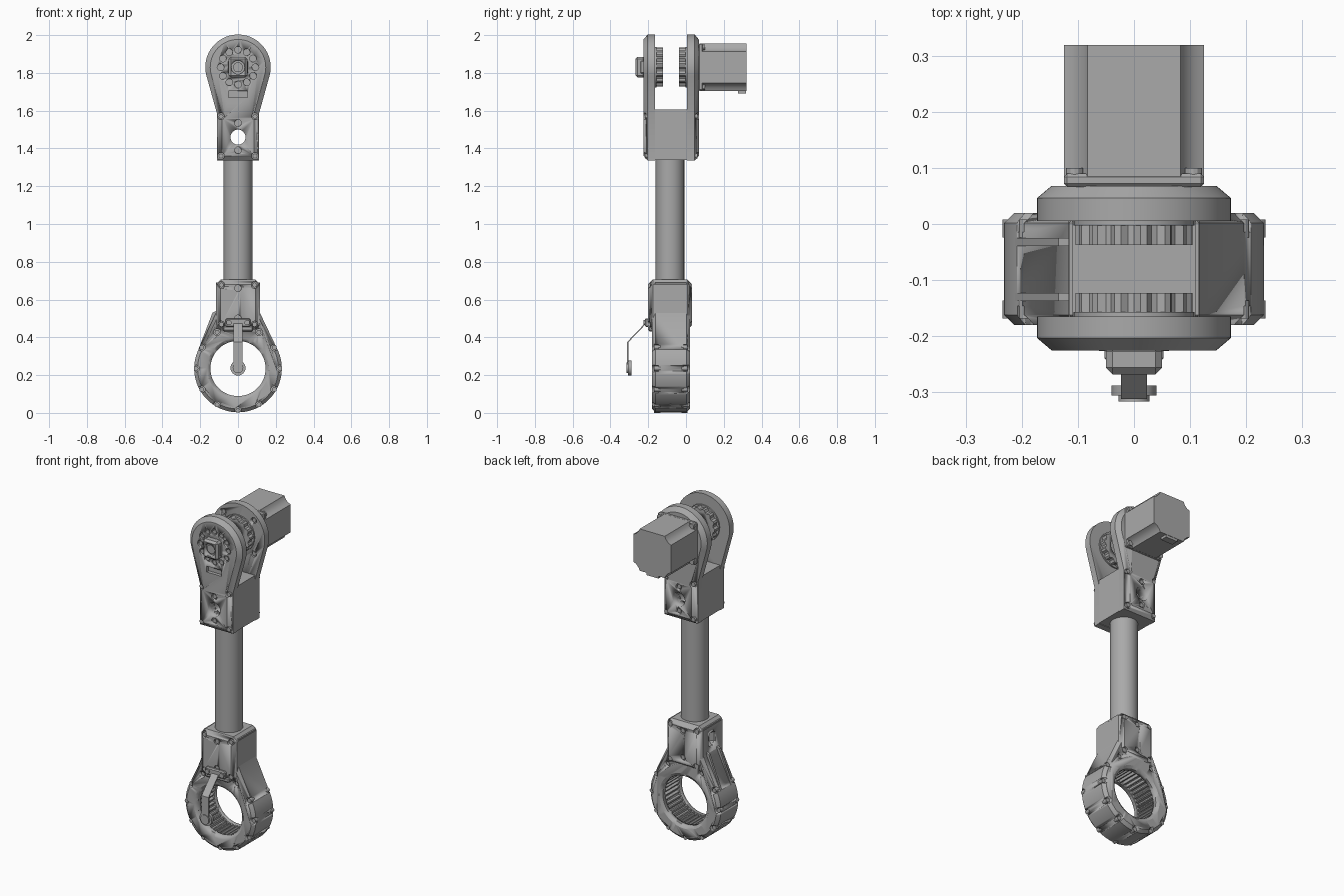
import bpy, bmesh
from math import sin, cos, pi, atan2, acos, hypot
from mathutils import Vector

cube = bpy.data.objects.get("Cube")
if cube:
    bpy.data.objects.remove(cube, do_unlink=True)

grey = bpy.data.materials.new("machined grey")
grey.use_nodes = True
grey.diffuse_color = (0.4, 0.4, 0.4, 1)
grey.node_tree.nodes["Principled BSDF"].inputs["Base Color"].default_value = (0.4, 0.4, 0.4, 1)

HIP, RING = 1.83, 0.235      # axle heights
MID = -0.08                  # middle of the leg in depth


# ---------- helpers ----------
def finish(name, bm):
    bmesh.ops.recalc_face_normals(bm, faces=bm.faces)
    mesh = bpy.data.meshes.new(name)
    bm.to_mesh(mesh)
    bm.free()
    mesh.materials.append(grey)
    ob = bpy.data.objects.new(name, mesh)
    bpy.context.collection.objects.link(ob)
    activate(ob)
    bpy.ops.object.shade_smooth_by_angle(angle=0.5)
    return ob


def activate(ob):
    bpy.ops.object.select_all(action='DESELECT')
    ob.select_set(True)
    bpy.context.view_layer.objects.active = ob


def add_loft(bm, sections):
    """Skin a run of (y, xz outline) sections and cap both ends."""
    rows = [[bm.verts.new((x, y, z)) for x, z in pts] for y, pts in sections]
    n = len(rows[0])
    for a, b in zip(rows, rows[1:]):
        for i in range(n):
            j = (i + 1) % n
            bm.faces.new((a[i], a[j], b[j], b[i]))
    bm.faces.new(rows[0])
    bm.faces.new(rows[-1])


def loft(name, *sections):
    bm = bmesh.new()
    add_loft(bm, sections)
    return finish(name, bm)


def circle(x, z, r, n=24):
    return [(x + r * cos(2 * pi * i / n), z + r * sin(2 * pi * i / n)) for i in range(n)]


def gear(z, r0, r1, teeth):
    pts = []
    for i in range(teeth * 4):
        r, a = (r0 if i % 4 < 2 else r1), 2 * pi * i / (teeth * 4)
        pts.append((r * cos(a), z + r * sin(a)))
    return pts


def cylinders(name, places, r, y0, y1, n=16):
    """Equal cylinders along y, all in one object."""
    bm = bmesh.new()
    for x, z in places:
        add_loft(bm, [(y, circle(x, z, r, n)) for y in (y0, y1)])
    return finish(name, bm)


def teardrop(zc, r, w, z0, z_end, c):
    """Round head with tangent sides running into a straight neck, inset by c."""
    s = 1 if z_end > zc else -1
    r, w, z_end = r - c, w - c, z_end - s * c
    d = abs(z0 - zc)
    a = atan2(d, w) - acos(r / hypot(w, d))
    pts = [(w, z_end), (w, z0)]
    n = 56
    for i in range(n + 1):
        t = a - (pi + 2 * a) * i / n
        pts.append((r * cos(t), zc + s * r * sin(t)))
    return pts + [(-w, z0), (-w, z_end)]


def box(name, lo, hi, bevel=0.0):
    bm = bmesh.new()
    bmesh.ops.create_cube(bm, size=1)
    lo, hi = Vector(lo), Vector(hi)
    for v in bm.verts:
        v.co = (lo + hi) / 2 + v.co * (hi - lo)
    if bevel:
        bmesh.ops.bevel(bm, geom=bm.edges[:], offset=bevel, segments=1, affect='EDGES')
    return finish(name, bm)


def cut(ob, *cutters):
    for c in cutters:
        activate(ob)
        m = ob.modifiers.new("cut", 'BOOLEAN')
        m.operation, m.solver, m.object = 'DIFFERENCE', 'EXACT', c
        bpy.ops.object.modifier_apply(modifier=m.name)
        bpy.data.objects.remove(c, do_unlink=True)


def around(z, r, n, start=0.0, skip=()):
    return [(r * cos(start + 2 * pi * i / n), z + r * sin(start + 2 * pi * i / n))
            for i in range(n) if i not in skip]


def screws(name, ob, places, r, y, side, depth):
    """Counterbores in a face at depth y, each holding a screw head."""
    cut(ob, cylinders("cutter", places, r, y + side * 0.02, y - side * depth))
    cylinders(name, places, r * 0.7, y - side * (depth + 0.01), y - side * depth * 0.35, 12)


# ---------- upper fork ----------
corners = [(x, z) for x in (-0.09, 0.09) for z in (1.36, 1.57)]
hub_bolts = around(HIP, 0.092, 12)
for name, y_in, y_out, side in (("front", -0.165, -0.225, -1), ("back", 0.005, 0.068, 1)):
    full = teardrop(HIP, 0.173, 0.11, 1.58, 1.335, 0)
    plate = loft(name + "_fork_plate", (y_in, full), (y_out - side * 0.022, full),
                 (y_out, teardrop(HIP, 0.173, 0.11, 1.58, 1.335, 0.026)))
    cut(plate, cylinders("cutter", [(0, 1.46)], 0.04, -0.3, 0.2, 32))
    screws(name + "_corner_screws", plate, corners, 0.018, y_out, side, 0.022)
    screws(name + "_neck_screws", plate, [(0, 1.39), (0, 1.535)], 0.018, y_out, side, 0.012)
    if side < 0:
        screws("hub_screws", plate, hub_bolts, 0.018, y_out, side, 0.01)
        cut(plate, box("cutter", (-0.05, -0.25, 1.67), (0.05, -0.205, 1.705)))
    else:
        screws("motor_mount_screws", plate, around(HIP, 0.142, 4, pi / 4), 0.018, y_in, -1, 0.012)
    # toothed hub on the inner face
    end = y_in - side * 0.042
    hub = loft(name + "_hub", (y_in, gear(HIP, 0.104, 0.094, 14)), (end, gear(HIP, 0.104, 0.094, 14)))
    cut(hub, cylinders("cutter", [(0, HIP)], 0.06, end - side * 0.02, end + side * 0.032, 32))
    cylinders(name + "_hub_flange", [(0, HIP)], 0.108, y_in, y_in - side * 0.008, 40)

block = box("fork_block", (-0.11, -0.2, 1.338), (0.11, 0.04, 1.605))
cut(block, cylinders("cutter", [(0, 1.46)], 0.04, -0.3, 0.2, 32))

# axle nut on the front plate
nut = box("axle_nut", (-0.05, -0.268, HIP - 0.055), (0.05, -0.215, HIP + 0.055), 0.012)
cut(nut, cylinders("cutter", [(0, HIP)], 0.036, -0.3, -0.245, 24))
cylinders("axle_end", [(0, HIP)], 0.026, -0.255, -0.22, 20)
box("nut_base", (-0.053, -0.245, HIP - 0.035), (0.053, -0.22, HIP + 0.035), 0.006)

# ---------- motor ----------
H = 0.125
quarter = [(H, 0.083), (0.108, 0.09), (0.09, 0.108), (0.083, H)]
body = []
for k in range(4):
    for x, z in quarter:
        for _ in range(k):
            x, z = -z, x
        body.append((x, HIP + z))
loft("motor_body", (0.085, body), (0.319, body))
flange = box("motor_flange", (-H, 0.066, HIP - H), (H, 0.09, HIP + H), 0.006)
cylinders("motor_screws", around(HIP, 0.15, 4, pi / 4), 0.015, 0.085, 0.1, 12)
box("motor_plug", (-0.04, 0.275, HIP - 0.14), (0.04, 0.317, HIP - 0.12))

# ---------- tube ----------
bm = bmesh.new()
bmesh.ops.create_cone(bm, cap_ends=True, segments=48, radius1=0.076, radius2=0.076, depth=0.68)
bmesh.ops.translate(bm, verts=bm.verts, vec=(0, -0.085, 1.01))
finish("leg_tube", bm)

# ---------- lower ring housing ----------
F, B = -0.18, 0.02
full = teardrop(RING, 0.232, 0.116, 0.53, 0.69, 0)
slim = teardrop(RING, 0.232, 0.116, 0.53, 0.69, 0.018)
ring = loft("ring_housing", (F, slim), (F + 0.018, full), (B - 0.018, full), (B, slim))
cut(ring, cylinders("cutter", [(0, RING)], 0.146, -0.4, 0.2, 72))
teeth = gear(RING, 0.15, 0.166, 40)
cut(ring, loft("cutter", (-0.148, teeth), (-0.012, teeth)))
for y, side in ((F, -1), (B, 1)):
    cut(ring, loft("cutter", (y + side * 0.01, circle(0, RING, 0.18, 72)),
                   (y - side * 0.014, circle(0, RING, 0.14, 72))))
    rim = around(RING, 0.222, 12, 0, skip=(3,))
    screws("rim_screws", ring, rim, 0.018, y, side, 0.034)

# side ribs on the sloping right flank
rib = [(-0.212, 0.33), (-0.135, 0.53), (-0.115, 0.54), (-0.105, 0.45)]
for y in (-0.13, -0.032):
    loft("flank_rib", (y - 0.007, rib), (y + 0.007, rib))

# socket that takes the tube
socket = box("tube_socket", (-0.117, -0.2, 0.44), (0.117, 0.032, 0.705), 0.024)
pin = box("cutter", (-0.2, MID - 0.035, 0.555), (-0.085, MID + 0.035, 0.645), 0.02)
pocket = box("cutter", (-0.2, MID - 0.035, 0.555), (-0.085, MID + 0.035, 0.645), 0.02)
cut(socket, pin)
cut(ring, pocket)
places = [(x, z) for x in (-0.088, 0.088) for z in (0.468, 0.677)]
for name, y, side in (("front", -0.2, -1), ("back", 0.032, 1)):
    screws(name + "_socket_corner_screws", socket, places, 0.018, y, side, 0.024)
    screws(name + "_socket_screws", socket, [(0, 0.66), (0, 0.5)], 0.018, y, side, 0.01)

# ---------- lever and its bracket ----------
box("lever_bracket", (-0.065, -0.218, 0.455), (0.065, -0.195, 0.5), 0.006)
cylinders("bracket_screws", [(-0.048, 0.478), (0.048, 0.478)], 0.014, -0.226, -0.21, 12)
box("bracket_foot", (-0.08, -0.2, 0.432), (0.08, -0.17, 0.46), 0.006)

path = [(-0.2, 0.492), (-0.312, 0.375), (-0.312, 0.235)]
bm = bmesh.new()
rows = []
for y, z in path:
    rows.append([bm.verts.new((x, y + dy, z)) for x, dy in
                 ((-0.023, 0), (0.023, 0), (0.023, 0.008), (-0.023, 0.008))])
for a, b in zip(rows, rows[1:]):
    for i in range(4):
        j = (i + 1) % 4
        bm.faces.new((a[i], a[j], b[j], b[i]))
bm.faces.new(rows[0])
bm.faces.new(rows[-1])
finish("lever_arm", bm)
knob = loft("lever_knob", (-0.306, circle(0, 0.238, 0.04)), (-0.288, circle(0, 0.238, 0.04)))
cut(knob, cylinders("cutter", [(0, 0.238)], 0.018, -0.296, -0.27))
cylinders("knob_cap", [(0, 0.238)], 0.028, -0.316, -0.3, 24)
